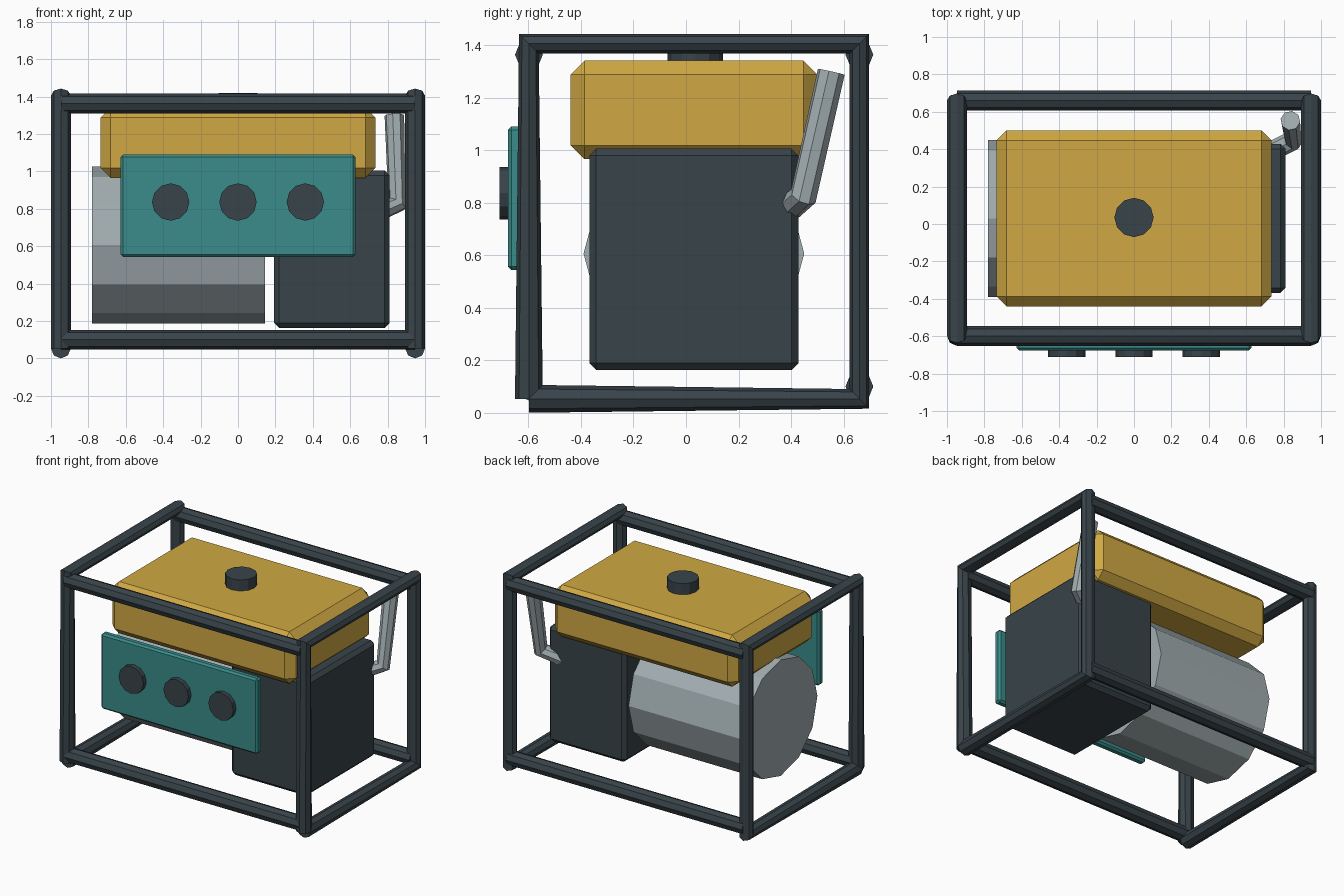
import bpy
from math import pi

default = bpy.data.objects.get("Cube")
if default:
    bpy.data.objects.remove(default, do_unlink=True)


def material(name, rgb):
    mat = bpy.data.materials.new(name)
    mat.use_nodes = True
    mat.diffuse_color = (*rgb, 1)
    mat.node_tree.nodes["Principled BSDF"].inputs["Base Color"].default_value = (*rgb, 1)
    return mat


DARK = material("dark slate", (0.04, 0.057, 0.068))
YELLOW = material("tank yellow", (0.63, 0.395, 0.056))
TEAL = material("panel teal", (0.041, 0.265, 0.256))
STEEL = material("steel grey", (0.36, 0.42, 0.44))


def finish(obj, name, mat):
    obj.name = obj.data.name = name
    obj.data.materials.clear()
    obj.data.materials.append(mat)
    return obj


def box(name, low, high, chamfer, mat):
    """Box between two corners with single-segment chamfered edges."""
    centre = [(a + b) / 2 for a, b in zip(low, high)]
    bpy.ops.mesh.primitive_cube_add(size=1, location=centre)
    obj = bpy.context.object
    obj.scale = [b - a for a, b in zip(low, high)]
    bpy.ops.object.transform_apply(location=False, rotation=False, scale=True)
    bevel = obj.modifiers.new("chamfer", 'BEVEL')
    bevel.width = chamfer
    bevel.segments = 1
    return finish(obj, name, mat)


def drum(name, centre, radius, depth, mat, rotation=(0, 0, 0)):
    bpy.ops.mesh.primitive_cylinder_add(vertices=12, radius=radius, depth=depth,
                                        location=centre, rotation=rotation)
    return finish(bpy.context.object, name, mat)


def tube(name, points, mat, radius=0.053):
    """Eight-sided tube along a straight-segment path."""
    curve = bpy.data.curves.new(name, 'CURVE')
    curve.dimensions = '3D'
    curve.bevel_depth = radius
    curve.bevel_resolution = 2
    curve.use_fill_caps = True
    spline = curve.splines.new('POLY')
    spline.points.add(len(points) - 1)
    for target, p in zip(spline.points, points):
        target.co = (*p, 1)
    spline.use_smooth = False
    obj = bpy.data.objects.new(name, curve)
    bpy.context.collection.objects.link(obj)
    bpy.ops.object.select_all(action='DESELECT')
    obj.select_set(True)
    bpy.context.view_layer.objects.active = obj
    bpy.ops.object.convert(target='MESH')
    obj = bpy.context.object
    bpy.ops.object.shade_flat()
    return finish(obj, name, mat)


# Tubular frame: a loop on each side joined by four cross bars
FRONT, BACK, SIDE = -0.598, 0.66, 0.947
for label, x in (("left", SIDE), ("right", -SIDE)):
    low, high = 0.053, 1.405
    loop = [(FRONT, low), (FRONT, high), (BACK, high), (BACK, low), (FRONT, low)]
    tube(f"{label}_frame_loop", [(x, y, z) for y, z in loop], DARK)
for depth_name, y in (("front", FRONT), ("back", BACK)):
    for height_name, z in (("lower", 0.1), ("upper", 1.363)):
        tube(f"{depth_name}_{height_name}_bar", [(-SIDE, y, z), (SIDE, y, z)], DARK)

# Engine block and alternator drum
MID = 0.03
box("engine_block", (0.193, MID - 0.398, 0.163), (0.81, MID + 0.398, 1.005), 0.026, DARK)
drum("alternator", (-0.317, MID, 0.606), 0.42, 0.925, STEEL, (0, pi / 2, 0))

# Fuel tank and filler cap
box("fuel_tank", (-0.735, MID - 0.47, 0.965), (0.735, MID + 0.47, 1.34), 0.053, YELLOW)
drum("fuel_cap", (0, MID + 0.005, 1.365), 0.105, 0.11, DARK)

# Control panel with its three knobs
box("control_panel", (-0.627, -0.677, 0.543), (0.627, -0.622, 1.09), 0.013, TEAL)
for label, x in (("right", -0.36), ("middle", 0), ("left", 0.36)):
    drum(f"{label}_knob", (x, -0.68, 0.836), 0.1, 0.06, DARK, (pi / 2, 0, 0))

# Exhaust pipe rising from the engine
tube("exhaust_pipe", [(0.7, 0.37, 0.76), (0.85, 0.447, 0.825), (0.836, 0.553, 1.298)], STEEL)
